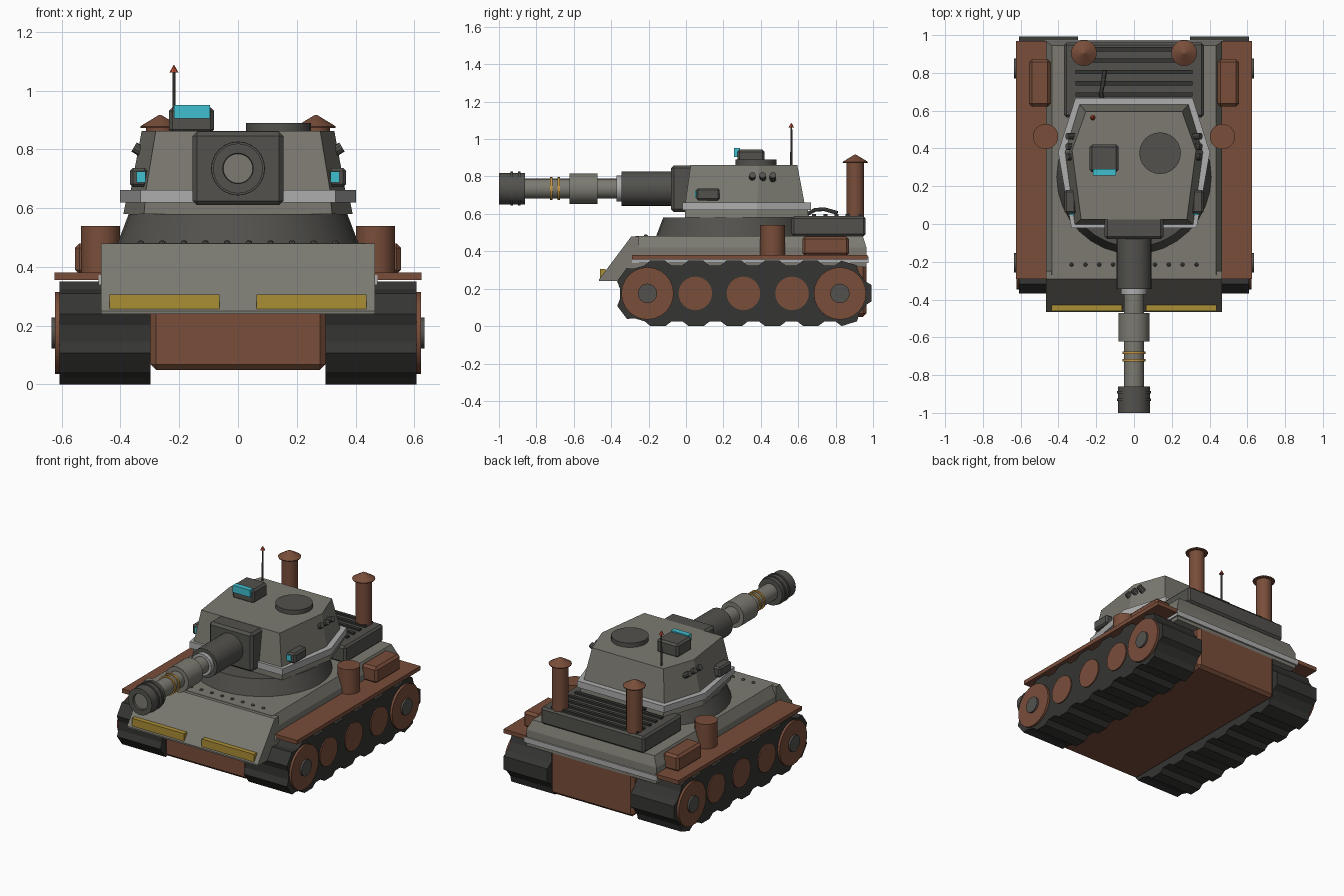
import bpy, bmesh
from math import sin, cos, pi, radians
from mathutils import Vector

if "Cube" in bpy.data.objects:
    bpy.data.objects.remove(bpy.data.objects["Cube"])

def mat(name, r, g, b):
    m = bpy.data.materials.new(name)
    m.diffuse_color = (r, g, b, 1)
    m.use_nodes = True
    m.node_tree.nodes["Principled BSDF"].inputs["Base Color"].default_value = m.diffuse_color
    return m

HULL = mat("hull_grey", 0.20, 0.195, 0.165)
DARK = mat("dark_grey", 0.085, 0.083, 0.075)
TRACK = mat("track_black", 0.035, 0.035, 0.033)
LIGHT = mat("light_grey", 0.42, 0.42, 0.42)
RUST = mat("rust", 0.19, 0.075, 0.042)
YELLOW = mat("yellow", 0.40, 0.27, 0.035)
BRASS = mat("brass", 0.55, 0.30, 0.06)
CYAN = mat("cyan", 0.05, 0.52, 0.62)
RED = mat("red", 0.55, 0.08, 0.04)

def loft(name, rings, m, bevel=0, mirror=False, smooth=False):
    """Skin equal-length point rings and cap both ends."""
    bm = bmesh.new()
    vs = [[bm.verts.new(p) for p in r] for r in rings]
    n = len(vs[0])
    for a, b in zip(vs, vs[1:]):
        for i in range(n):
            j = (i + 1) % n
            bm.faces.new((a[i], a[j], b[j], b[i]))
    bm.faces.new(vs[0][::-1])
    bm.faces.new(vs[-1])
    bmesh.ops.recalc_face_normals(bm, faces=bm.faces[:])
    me = bpy.data.meshes.new(name)
    bm.to_mesh(me)
    bm.free()
    me.materials.append(m)
    ob = bpy.data.objects.new(name, me)
    bpy.context.collection.objects.link(ob)
    if bevel:
        mod = ob.modifiers.new("bevel", 'BEVEL')
        mod.width, mod.segments = bevel, 1
    if mirror:
        ob.modifiers.new("mirror", 'MIRROR')
    if smooth:
        bpy.ops.object.select_all(action='DESELECT')
        ob.select_set(True)
        bpy.context.view_layer.objects.active = ob
        bpy.ops.object.shade_smooth_by_angle(angle=radians(30))
    return ob

def rect(x0, x1, y0, y1, z):
    return [(x0, y0, z), (x1, y0, z), (x1, y1, z), (x0, y1, z)]

def box(name, x0, x1, y0, y1, z0, z1, m, bevel=0, mirror=False):
    return loft(name, [rect(x0, x1, y0, y1, z0), rect(x0, x1, y0, y1, z1)], m, bevel, mirror)

def prism(name, yz, x0, x1, m, mirror=False):
    return loft(name, [[(x, y, z) for y, z in yz] for x in (x0, x1)], m, 0, mirror)

def turned(name, start, axis, profile, m, mirror=False, n=24):
    """Revolve (distance, radius) pairs around an axis."""
    start, d = Vector(start), Vector(axis).normalized()
    u = d.orthogonal().normalized()
    v = d.cross(u)
    rings = [[start + d * t + (u * cos(2 * pi * i / n) + v * sin(2 * pi * i / n)) * r
              for i in range(n)] for t, r in profile]
    return loft(name, rings, m, 0, mirror, True)

# Tracks: stadium path with alternating raised pads
YF, YR, ZC, R = -0.206, 0.823, 0.175, 0.16
L = YR - YF
TOTAL = 2 * L + 2 * pi * R

def track_point(s, r):
    s %= TOTAL
    if s < L:
        return (YF + s, ZC - r)
    s -= L
    if s < pi * R:
        return (YR + r * sin(s / R), ZC - r * cos(s / R))
    s -= pi * R
    if s < L:
        return (YR - s, ZC + r)
    a = (s - L) / R
    return (YF - r * sin(a), ZC + r * cos(a))

LOBES = 15
belt = []
for i in range(LOBES):
    for f, r in ((0.08, 0.175), (0.47, 0.175), (0.63, 0.15), (0.92, 0.15)):
        belt.append(track_point((i + f) * TOTAL / LOBES, r))
prism("track", belt, 0.297, 0.608, TRACK, True)

# Wheels and hubs
for y in (YF, YR):
    turned("end_wheel", (0.55, y, ZC), (1, 0, 0), [(0, 0.14), (0.073, 0.14)], RUST, True)
    turned("wheel_hub", (0.60, y, ZC), (1, 0, 0), [(0, 0.052), (0.035, 0.052)], DARK, True, 16)
for y in (0.05, 0.307, 0.567):
    turned("road_wheel", (0.55, y, ZC), (1, 0, 0), [(0, 0.09), (0.065, 0.09)], RUST, True)

# Hull
box("lower_hull", -0.297, 0.297, -0.33, 0.965, 0.05, 0.36, RUST, 0.018)
loft("upper_hull", [rect(-0.465, 0.465, -0.29, 0.965, 0.315),
                    rect(-0.465, 0.465, -0.29, 0.965, 0.42),
                    rect(-0.435, 0.435, -0.27, 0.945, 0.482)], HULL)
box("hull_trim", -0.475, 0.475, -0.29, 0.975, 0.338, 0.372, LIGHT)
prism("glacis_plate", [(-0.465, 0.24), (-0.465, 0.25), (-0.292, 0.48), (-0.25, 0.48), (-0.25, 0.24)],
      -0.467, 0.467, HULL)
box("front_marker", 0.063, 0.437, -0.46, -0.43, 0.25, 0.306, YELLOW, 0, True)
for i in range(5):
    turned("deck_rivet", (0.037 + i * 0.0735, -0.215, 0.478), (0, 0, 1),
           [(0, 0.012), (0.008, 0.01), (0.013, 0.004)], DARK, True, 8)

# Fenders with stowage
box("fender", 0.46, 0.625, -0.29, 0.97, 0.355, 0.381, RUST, 0, True)
turned("fender_canister", (0.468, 0.463, 0.37), (0, 0, 1),
       [(0, 0.067), (0.17, 0.067)], RUST, True)
box("stowage_box", 0.442, 0.555, 0.622, 0.872, 0.375, 0.48, RUST, 0.015, True)

# Engine deck, slats, hose and exhausts
box("engine_deck", -0.37, 0.37, 0.565, 0.96, 0.48, 0.588, DARK, 0.012)
for i in range(5):
    y = 0.685 + i * 0.06
    box("deck_slat", -0.31, 0.31, y - 0.011, y + 0.011, 0.58, 0.6, TRACK)
cu = bpy.data.curves.new("deck_hose", 'CURVE')
cu.dimensions = '3D'
cu.bevel_depth, cu.bevel_resolution = 0.011, 1
sp = cu.splines.new('POLY')
hose = [(-0.165, 0.65, 0.6), (-0.175, 0.69, 0.622), (-0.165, 0.74, 0.625), (-0.155, 0.81, 0.605)]
sp.points.add(len(hose) - 1)
for p, c in zip(sp.points, hose):
    p.co = (*c, 1)
cu.materials.append(TRACK)
bpy.context.collection.objects.link(bpy.data.objects.new("deck_hose", cu))
turned("exhaust_stack", (0.265, 0.905, 0.57), (0, 0, 1), [(0, 0.048), (0.305, 0.048)], RUST, True)
turned("exhaust_cap", (0.265, 0.905, 0.872), (0, 0, 1),
       [(0, 0.066), (0.006, 0.068), (0.045, 0.004)], RUST, True)

# Turret: six-sided plan, tapered
def hexa(xf, yf, xm, ym, xr, yr, z):
    return [(-xf, yf, z), (xf, yf, z), (xm, ym, z), (xr, yr, z), (-xr, yr, z), (-xm, ym, z)]

turned("turret_ring", (0, 0.25, 0.475), (0, 0, 1), [(0, 0.412), (0.105, 0.372)], DARK, False, 32)
loft("turret_base", [hexa(0.32, -0.005, 0.39, 0.38, 0.30, 0.655, 0.58),
                     hexa(0.315, -0.005, 0.38, 0.38, 0.295, 0.65, 0.63)], HULL)
loft("turret_trim", [hexa(0.332, -0.02, 0.402, 0.38, 0.31, 0.668, z) for z in (0.62, 0.662)], LIGHT)
loft("turret_body", [hexa(0.315, -0.005, 0.367, 0.38, 0.29, 0.635, 0.65),
                     hexa(0.28, 0.025, 0.328, 0.39, 0.255, 0.595, 0.862)], HULL)

# Turret fittings
turned("roof_hatch", (0.138, 0.375, 0.855), (0, 0, 1), [(0, 0.11), (0.035, 0.11)], DARK)
box("roof_sight", -0.235, -0.082, 0.275, 0.42, 0.855, 0.943, DARK, 0.012)
box("roof_sight_lens", -0.217, -0.095, 0.256, 0.29, 0.905, 0.951, CYAN)
turned("antenna", (-0.218, 0.563, 0.85), (0, 0, 1), [(0, 0.006), (0.215, 0.005)], DARK, False, 8)
turned("antenna_tip", (-0.218, 0.563, 1.062), (0, 0, 1), [(0, 0.015), (0.025, 0.001)], RED, False, 8)
box("side_sight", 0.308, 0.368, 0.055, 0.18, 0.672, 0.737, DARK, 0.01, True)
box("side_sight_lens", 0.315, 0.345, 0.047, 0.07, 0.687, 0.724, CYAN, 0, True)
for y in (0.355, 0.41, 0.465):
    turned("smoke_tube", (0.315, y, 0.785), (0.85, 0, 0.5), [(0, 0.018), (0.045, 0.018)], DARK, True, 10)

# Gun along -y
box("mantlet", -0.155, 0.155, -0.08, 0.05, 0.61, 0.86, DARK, 0.015)

def gun(name, y0, y1, r, m):
    turned(name, (0, y0, 0.735), (0, -1, 0), [(0, r), (y0 - y1, r)], m)

gun("gun_sleeve", -0.07, -0.345, 0.092, DARK)
gun("gun_collar", -0.34, -0.372, 0.07, LIGHT)
gun("gun_barrel", -0.36, -0.90, 0.053, HULL)
gun("barrel_evacuator", -0.472, -0.622, 0.082, HULL)
for y in (-0.675, -0.715):
    gun("barrel_ring", y, y - 0.012, 0.061, BRASS)
# Muzzle with a shallow bore recess
turned("muzzle_brake", (0, -0.86, 0.735), (0, -1, 0),
       [(0, 0.085), (0.14, 0.085), (0.14, 0.052), (0.12, 0.05)], DARK)
gun("bore_plate", -0.97, -0.985, 0.05, HULL)
for y in (-0.885, -0.925):
    gun("muzzle_ring", y, y - 0.012, 0.091, DARK)
